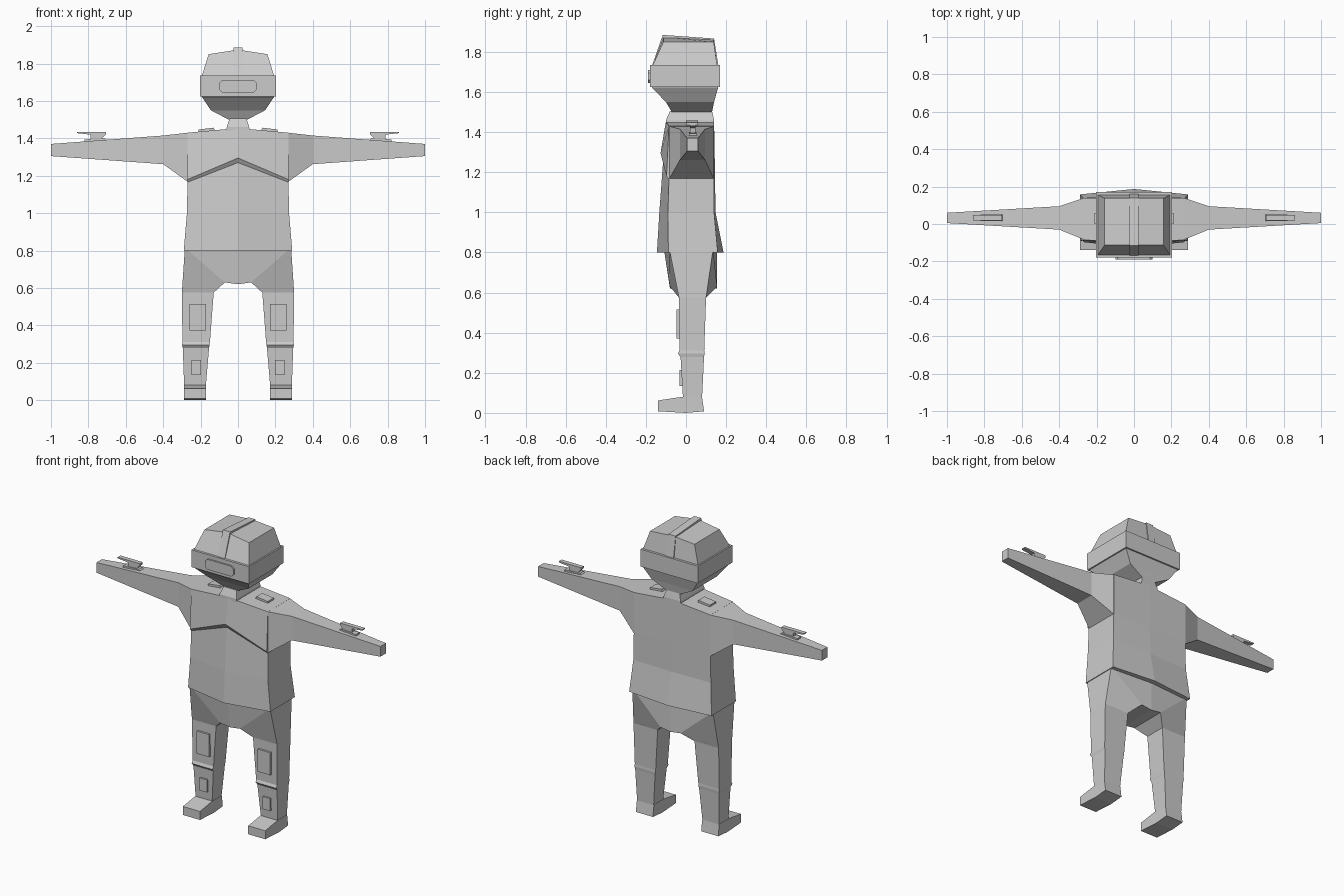
import bpy, bmesh

if "Cube" in bpy.data.objects:
    bpy.data.objects.remove(bpy.data.objects["Cube"])

grey = bpy.data.materials.new("plain_grey")
grey.diffuse_color = (0.6, 0.6, 0.6, 1)
grey.use_nodes = True
grey.node_tree.nodes["Principled BSDF"].inputs["Base Color"].default_value = grey.diffuse_color


def loft(name, rings, closed=True, caps=(True, True), mirror=True):
    """Skin a list of rings; mirror across x and weld the seam."""
    bm = bmesh.new()
    for s in ((1, -1) if mirror else (1,)):
        vs = [[bm.verts.new((s * x, y, z)) for x, y, z in r] for r in rings]
        n = len(rings[0])
        for a, b in zip(vs, vs[1:]):
            for i in range(n if closed else n - 1):
                j = (i + 1) % n
                bm.faces.new((a[i], a[j], b[j], b[i]))
        if caps[0]:
            bm.faces.new(vs[0])
        if caps[1]:
            bm.faces.new(vs[-1])
    bmesh.ops.remove_doubles(bm, verts=bm.verts, dist=0.0005)
    bmesh.ops.recalc_face_normals(bm, faces=bm.faces)
    me = bpy.data.meshes.new(name)
    bm.to_mesh(me)
    bm.free()
    me.materials.append(grey)
    ob = bpy.data.objects.new(name, me)
    bpy.context.collection.objects.link(ob)
    return ob


def half(x, f, b, z, zf=None, zb=None, fc=None, bc=None):
    """Half ring: front centre, front corner, back corner, back centre."""
    return [(0, f if fc is None else fc, zf or z), (x, f, z),
            (x, b, z), (0, b if bc is None else bc, zb or z)]


def body(name, rings):
    return loft(name, rings, closed=False)


def prism_y(name, outline, y0, y1, mirror=True):
    return loft(name, [[(x, y, z) for x, z in outline] for y in (y0, y1)], mirror=mirror)


def prism_x(name, outline, x0, x1, mirror=True):
    return loft(name, [[(x, y, z) for y, z in outline] for x in (x0, x1)], mirror=mirror)


# Jacket with a raised V-shaped chest edge
body("jacket", [
    half(.29, -.088, .158, .80, fc=-.145, bc=.187),
    half(.273, -.09, .14, 1.0, fc=-.133, bc=.147),
    half(.27, -.085, .14, 1.165, zf=1.27, fc=-.113, bc=.145),
    half(.27, -.097, .14, 1.18, zf=1.295, fc=-.127, bc=.145),
    half(.27, -.085, .14, 1.43, zf=1.455, zb=1.455, fc=-.10),
])


# Tapered arms
def arm_ring(x, f, b, lo, hi):
    return [(x, f, lo), (x, b, lo), (x, b, hi), (x, f, hi)]


loft("arms", [arm_ring(.265, -.085, .14, 1.165, 1.43),
              arm_ring(.40, -.03, .095, 1.262, 1.415),
              arm_ring(1.0, .005, .06, 1.305, 1.37)])


# Legs flowing into the hips
def leg_ring(xi, xo, f, b, z):
    return [(xi, f, z), (xo, f, z), (xo, b, z), (xi, b, z)]


loft("trousers", [
    leg_ring(.172, .288, -.015, .08, .075),
    leg_ring(.155, .295, -.027, .09, .278),
    leg_ring(.152, .299, -.040, .092, .296),
    leg_ring(.150, .297, -.032, .091, .312),
    leg_ring(.13, .30, -.035, .10, .575),
    [(.07, -.08, .63), (.284, -.083, .815), (.284, .135, .815), (.07, .155, .63)],
    [(0, -.08, .62), (0, -.11, .815), (0, .155, .815), (0, .155, .62)],
], caps=(True, False))

# Feet
prism_x("feet", [(-.14, .008), (-.14, .062), (-.02, .08), (.08, .08), (.09, .008), (0, 0)],
        .17, .29)


# Raised plates on thighs and shins
def box_outline(x0, x1, z0, z1):
    return [(x0, z0), (x1, z0), (x1, z1), (x0, z1)]


prism_y("thigh_pads", box_outline(.172, .26, .372, .515), -.047, -.02)
prism_y("shin_pads", box_outline(.197, .248, .135, .215), -.033, -.005)

# Neck and shoulder tabs
body("neck", [half(.062, -.10, .14, 1.44), half(.06, -.10, .14, 1.46),
              half(.046, -.08, .13, 1.505)])
prism_y("shoulder_tabs", [(.12, 1.435), (.21, 1.43), (.21, 1.447), (.13, 1.457)], 0, .06)

# Head and faceted helmet
body("head", [
    half(.05, -.07, .13, 1.50),
    half(.145, -.10, .14, 1.55),
    half(.193, -.17, .16, 1.622),
    half(.193, -.165, .155, 1.735),
    half(.157, -.113, .138, 1.85, zf=1.874, zb=1.862),
])
prism_x("helmet_crest", [(-.17, 1.73), (-.116, 1.885), (.14, 1.867), (.162, 1.73)],
        -.025, .025, mirror=False)
body("visor_band", [half(.202, -.18, .17, 1.625), half(.202, -.18, .17, 1.735)])
prism_y("visor_plate", [(-.10, 1.66), (-.085, 1.645), (.085, 1.645), (.10, 1.66),
                        (.10, 1.695), (.085, 1.71), (-.085, 1.71), (-.10, 1.695)],
        -.19, -.17, mirror=False)

# Wrist devices
prism_y("wrist_device", [(.745, 1.38), (.785, 1.38), (.79, 1.42), (.862, 1.428),
                         (.862, 1.435), (.706, 1.435), (.706, 1.422)], .02, .048)
prism_y("wrist_base", [(.69, 1.38), (.82, 1.37), (.82, 1.394), (.71, 1.400)], .015, .052)
